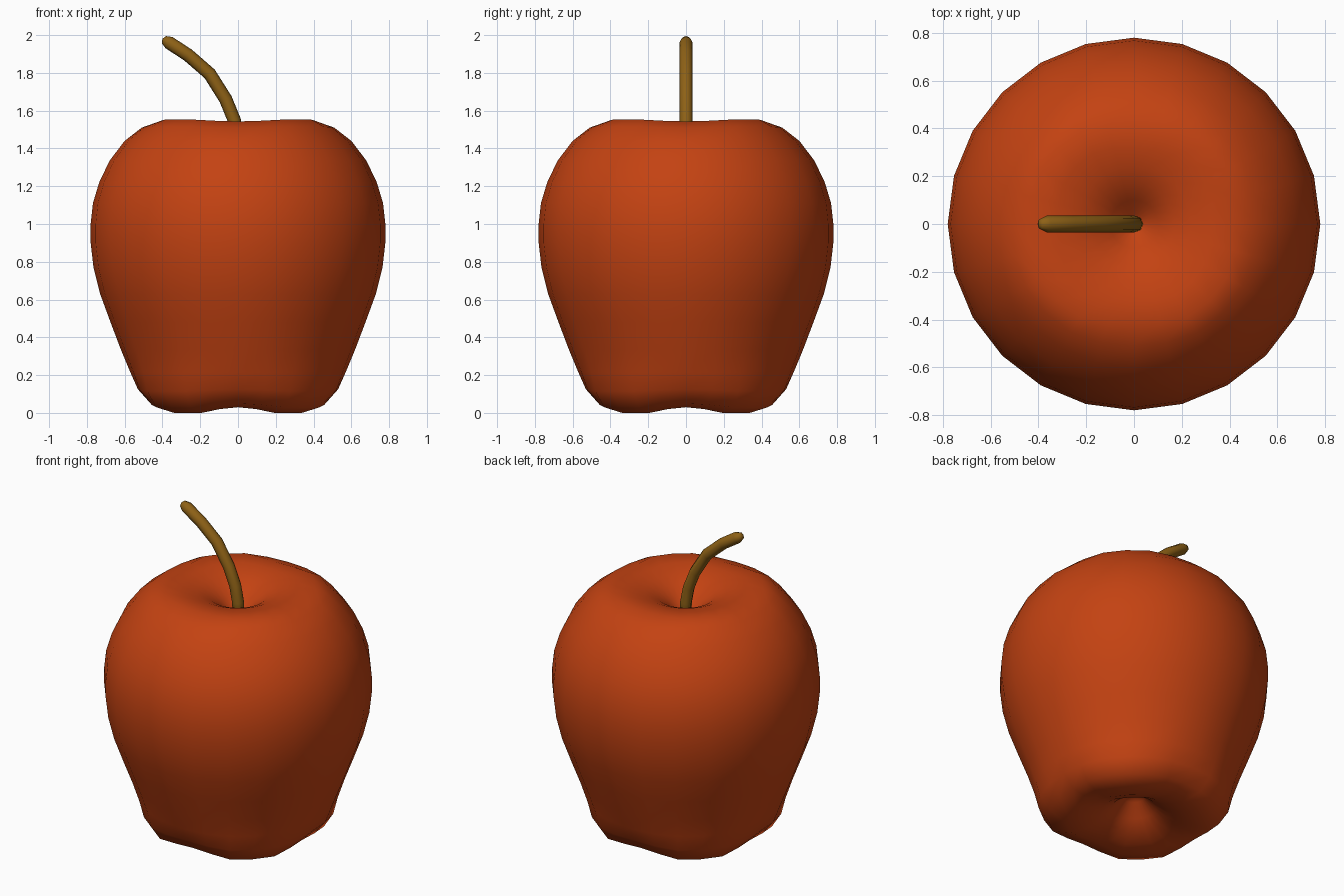
import bpy, bmesh, math
from mathutils import Vector

if "Cube" in bpy.data.objects:
    bpy.data.objects.remove(bpy.data.objects["Cube"])

SIDES = 24


def make_object(name, bm, color):
    bmesh.ops.recalc_face_normals(bm, faces=bm.faces)
    for f in bm.faces:
        f.smooth = True
    me = bpy.data.meshes.new(name)
    bm.to_mesh(me)
    bm.free()
    mat = bpy.data.materials.new(name + "_colour")
    mat.diffuse_color = color
    mat.use_nodes = True
    mat.node_tree.nodes["Principled BSDF"].inputs["Base Color"].default_value = mat.diffuse_color
    me.materials.append(mat)
    ob = bpy.data.objects.new(name, me)
    bpy.context.collection.objects.link(ob)
    return ob


def skin(bm, rings, start, end):
    """Bridge equal-sized rings of points and close both ends on a tip."""
    loops = [[bm.verts.new(p) for p in ring] for ring in rings]
    n = len(loops[0])
    for a, b in zip(loops, loops[1:]):
        for i in range(n):
            j = (i + 1) % n
            bm.faces.new((a[i], a[j], b[j], b[i]))
    for loop, tip in ((loops[0], start), (loops[-1], end)):
        v = bm.verts.new(tip)
        for i in range(n):
            bm.faces.new((loop[i], loop[(i + 1) % n], v))


# apple body: radius, height, then how far the four lobes push out and up
profile = [
    (.06, .16, 0, 0), (.13, .09, 0, 0), (.20, .055, 0, -.01),
    (.28, .035, .01, -.025), (.365, .03, .025, -.03), (.46, .05, .04, -.02),
    (.53, .125, .025, -.01), (.57, .215, .01, 0), (.62, .335, 0, 0),
    (.675, .48, 0, 0), (.73, .63, 0, 0), (.765, .77, 0, 0),
    (.78, .90, 0, 0), (.78, 1.0, 0, 0), (.768, 1.11, 0, 0),
    (.735, 1.22, 0, 0), (.68, 1.335, 0, 0), (.60, 1.44, 0, 0),
    (.51, 1.51, .015, .005), (.41, 1.543, .04, .009), (.32, 1.54, .02, .005),
    (.24, 1.52, 0, 0), (.17, 1.49, 0, 0), (.10, 1.44, 0, 0), (.04, 1.38, 0, 0),
]
rings = []
for r, z, dr, dz in profile:
    ring = []
    for i in range(SIDES):
        a = math.tau * i / SIDES
        w = min(1, (1 - math.cos(4 * a)) / 1.5)
        ring.append(((r + dr * w) * math.cos(a), (r + dr * w) * math.sin(a), z + dz * w))
    rings.append(ring)
bm = bmesh.new()
skin(bm, rings, (0, 0, .19), (0, 0, 1.36))
make_object("apple_body", bm, (.55, .055, .006, 1))

# curved stem: tube along a bent path with a rounded tip
path = [Vector((x, 0, z)) for x, z in
        [(.005, 1.34), (0, 1.45), (-.02, 1.55), (-.065, 1.66), (-.15, 1.795),
         (-.265, 1.895), (-.365, 1.96), (-.392, 1.976)]]
radii = [.035] * 7 + [.022]
rings = []
for k, (p, r) in enumerate(zip(path, radii)):
    t = (path[min(k + 1, len(path) - 1)] - path[max(k - 1, 0)]).normalized()
    side = Vector((0, 1, 0))
    up = t.cross(side)
    rings.append([p + r * (math.cos(math.tau * i / 8) * up + math.sin(math.tau * i / 8) * side)
                  for i in range(8)])
bm = bmesh.new()
skin(bm, rings, path[0], path[-1] + Vector((-.008, 0, .005)))
make_object("stem", bm, (.27, .12, .008, 1))
